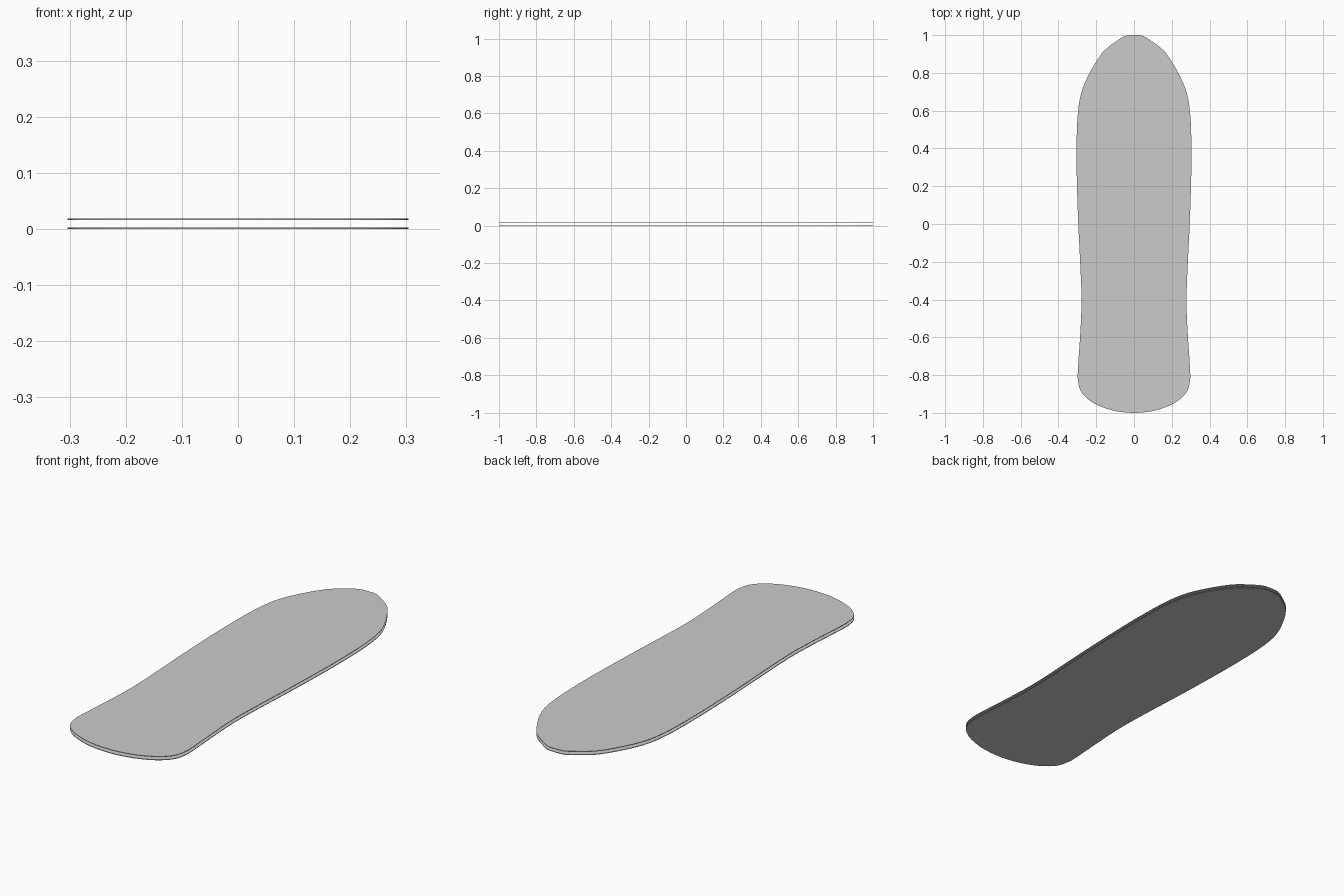
import bpy, bmesh
from mathutils import Vector

if "Cube" in bpy.data.objects:
    bpy.data.objects.remove(bpy.data.objects["Cube"])

# Right half of the deck outline, tail to nose
half = [(0, -1), (0.1, -0.99), (0.19, -0.96), (0.25, -0.922), (0.284, -0.88), (0.296, -0.83),
        (0.297, -0.77), (0.281, -0.52), (0.279, -0.34), (0.295, 0), (0.303, 0.25), (0.304, 0.4),
        (0.3, 0.55), (0.283, 0.68), (0.24, 0.79), (0.165, 0.91), (0.09, 0.97), (0.045, 0.996), (0, 1)]
loop = [Vector(p) for p in half] + [Vector((-x, y)) for x, y in half[-2:0:-1]]


def smooth_loop(pts, steps=3):
    out, n = [], len(pts)
    for i in range(n):
        a, b, c, d = (pts[(i + k) % n] for k in (-1, 0, 1, 2))
        for s in range(steps):
            t = s / steps
            out.append(0.5 * (2 * b + (c - a) * t + (2 * a - 5 * b + 4 * c - d) * t**2
                              + (3 * b - a - 3 * c + d) * t**3))
    return out


outline = smooth_loop(loop)
top_y = max(p.y for p in outline)
low_y = min(p.y for p in outline)


def sheet(name, z0, z1):
    bm = bmesh.new()
    verts = []
    for p in outline:
        y = (p.y - low_y) / (top_y - low_y) * 2 - 1
        verts.append(bm.verts.new((p.x, y, z0)))
    face = bm.faces.new(verts)
    ext = bmesh.ops.extrude_face_region(bm, geom=[face])["geom"]
    bmesh.ops.translate(bm, vec=(0, 0, z1 - z0),
                        verts=[g for g in ext if isinstance(g, bmesh.types.BMVert)])
    bmesh.ops.recalc_face_normals(bm, faces=bm.faces)
    me = bpy.data.meshes.new(name)
    bm.to_mesh(me)
    bm.free()
    ob = bpy.data.objects.new(name, me)
    bpy.context.collection.objects.link(ob)


# Thin lower and upper layers of the board, separated by a narrow gap
sheet("board_bottom_layer", 0.0, 0.003)
sheet("board_top_layer", 0.016, 0.019)
